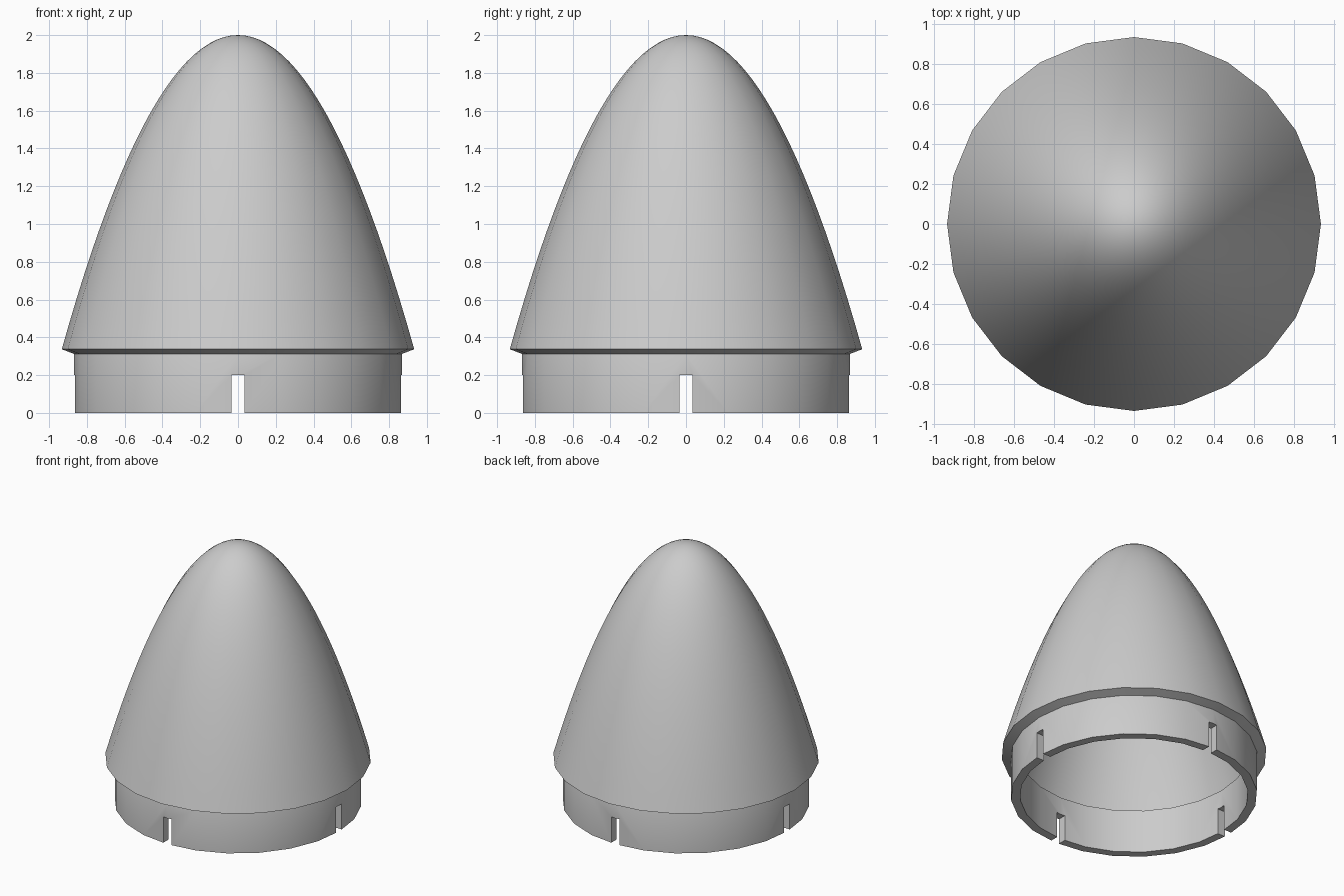
import bpy, bmesh, math

SIDES = 24
BASE_Z, BASE_R, TOP_Z = 0.337, 0.933, 2.0        # dome
INNER_BASE_Z, INNER_TOP_Z = 0.312, 1.94          # dome cavity
COLLAR_R, BORE_R, COLLAR_TOP = 0.867, 0.803, 0.335
SLOT_W, SLOT_H = 0.07, 0.2

if "Cube" in bpy.data.objects:
    bpy.data.objects.remove(bpy.data.objects["Cube"], do_unlink=True)

grey = bpy.data.materials.new("plain grey")
grey.use_nodes = True
grey.diffuse_color = (0.6, 0.6, 0.6, 1)
grey.node_tree.nodes["Principled BSDF"].inputs["Base Color"].default_value = (0.6, 0.6, 0.6, 1)


def finish(name, bm):
    mesh = bpy.data.meshes.new(name)
    bmesh.ops.recalc_face_normals(bm, faces=bm.faces)
    bm.to_mesh(mesh)
    bm.free()
    obj = bpy.data.objects.new(name, mesh)
    bpy.context.collection.objects.link(obj)
    mesh.materials.append(grey)
    return obj


def lathe(name, profile, closed):
    """Revolve (radius, height) points around the z axis."""
    bm = bmesh.new()
    verts = [bm.verts.new((r, 0, z)) for r, z in profile]
    edges = [bm.edges.new(pair) for pair in zip(verts, verts[1:])]
    if closed:
        edges.append(bm.edges.new((verts[-1], verts[0])))
    bmesh.ops.spin(bm, geom=verts + edges, cent=(0, 0, 0), axis=(0, 0, 1),
                   angle=math.tau, steps=SIDES)
    bmesh.ops.remove_doubles(bm, verts=bm.verts, dist=0.0005)
    return finish(name, bm)


def parabola(radius, bottom, top, steps=24):
    """Points from the rim up to the tip, evenly spaced in radius."""
    return [(radius * (1 - i / steps), top - (top - bottom) * (1 - i / steps) ** 2)
            for i in range(steps + 1)]


def smooth(obj):
    bpy.ops.object.select_all(action="DESELECT")
    obj.select_set(True)
    bpy.context.view_layer.objects.active = obj
    bpy.ops.object.shade_smooth_by_angle(angle=math.radians(30))


# Thin hollow dome; its slanted lip joins the outer and inner walls
outer = parabola(BASE_R, BASE_Z, TOP_Z)
inner = parabola(COLLAR_R, INNER_BASE_Z, INNER_TOP_Z)
nose_cone = lathe("nose_cone", inner[::-1] + outer, closed=False)

# Collar ring, its top forming a ledge inside the dome
collar = lathe("collar", [(BORE_R, 0), (COLLAR_R, 0), (COLLAR_R, INNER_BASE_Z),
                          (COLLAR_R - 0.008, COLLAR_TOP), (BORE_R, COLLAR_TOP)], closed=True)

# Four slots, cut by two crossed bars
for i, size in enumerate([(3, SLOT_W), (SLOT_W, 3)]):
    bm = bmesh.new()
    bmesh.ops.create_cube(bm, size=1)
    bmesh.ops.scale(bm, vec=(*size, 2 * SLOT_H), verts=bm.verts)
    cutter = finish(f"slot_cutter_{i + 1}", bm)
    cut = collar.modifiers.new("slots", "BOOLEAN")
    cut.operation, cut.solver, cut.object = "DIFFERENCE", "EXACT", cutter
    bpy.context.view_layer.objects.active = collar
    bpy.ops.object.modifier_apply(modifier=cut.name)
    bpy.data.objects.remove(cutter, do_unlink=True)

smooth(nose_cone)
smooth(collar)
